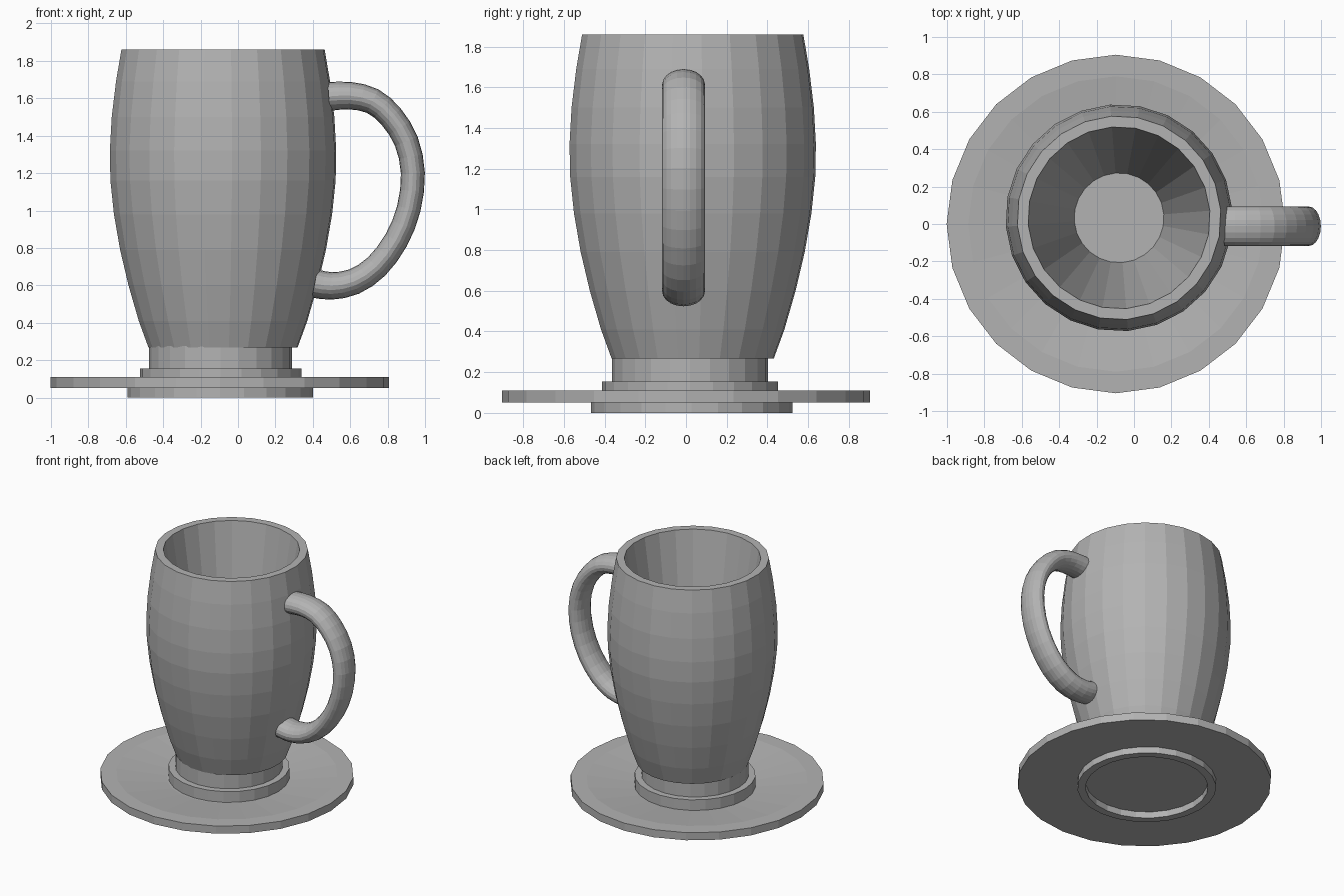
import bpy, bmesh, math
from mathutils import Vector

cube = bpy.data.objects.get("Cube")
if cube:
    bpy.data.objects.remove(cube, do_unlink=True)

GREY = (0.45, 0.45, 0.45, 1)
mat = bpy.data.materials.new("plain grey")
mat.use_nodes = True
mat.diffuse_color = GREY
mat.node_tree.nodes["Principled BSDF"].inputs["Base Color"].default_value = GREY


def skin(name, rings):
    """Join equal rings of points with quads and cap both ends."""
    bm = bmesh.new()
    loops = [[bm.verts.new(p) for p in ring] for ring in rings]
    n = len(loops[0])
    for a, b in zip(loops, loops[1:]):
        for i in range(n):
            j = (i + 1) % n
            bm.faces.new((a[i], a[j], b[j], b[i]))
    bm.faces.new(loops[0][::-1])
    bm.faces.new(loops[-1])
    bmesh.ops.recalc_face_normals(bm, faces=bm.faces)
    mesh = bpy.data.meshes.new(name)
    bm.to_mesh(mesh)
    bm.free()
    mesh.materials.append(mat)
    obj = bpy.data.objects.new(name, mesh)
    bpy.context.collection.objects.link(obj)
    return obj


def lathe(name, profile, cx, cy, turn=0, sides=24):
    """Turn (radius, height) points around a vertical axis."""
    angles = [math.radians(turn) + math.tau * i / sides for i in range(sides)]
    return skin(name, [[(cx + r * math.cos(a), cy + r * math.sin(a), z)
                        for a in angles] for r, z in profile])


# Saucer: flat rim, shallow dish, raised seat and hollow foot ring
lathe("saucer", [(0.44, 0.05), (0.905, 0.05), (0.905, 0.11), (0.79, 0.11),
                 (0.43, 0.07)], -0.097, 0)
lathe("saucer_foot_ring", [(0.437, 0.051), (0.437, 0), (0.495, 0), (0.495, 0.052)],
      -0.095, 0.028)
lathe("saucer_seat", [(0.432, 0.06), (0.432, 0.155)], -0.093, 0.02)

# Cup: short foot and barrel body with a tapered hollow
lathe("cup_foot", [(0.383, 0.15), (0.383, 0.275)], -0.093, 0.02)
body = [(0.40, 0.268), (0.452, 0.41), (0.507, 0.60), (0.552, 0.79), (0.585, 0.98),
        (0.604, 1.16), (0.607, 1.32), (0.597, 1.50), (0.574, 1.69), (0.545, 1.86)]
hollow = [(0.487, 1.86), (0.24, 0.31)]
lathe("cup_body", body + hollow, -0.08, 0.033, turn=4.5)

# Handle: flattened oval tube along a smooth path in the x-z plane
path = [Vector((x, -0.012, z)) for x, z in (
    (0.485, 1.61), (0.60, 1.614), (0.72, 1.585), (0.82, 1.50), (0.90, 1.37),
    (0.935, 1.20), (0.913, 1.01), (0.845, 0.84), (0.74, 0.70), (0.62, 0.62),
    (0.50, 0.597), (0.41, 0.61))]
ext = [2 * path[0] - path[1]] + path + [2 * path[-1] - path[-2]]
spine = []
for p, a, b, q in zip(ext, ext[1:], ext[2:], ext[3:]):
    spine += [a, (a + b) * 0.5625 - (p + q) * 0.0625]
spine.append(path[-1])
rings = []
for i, c in enumerate(spine):
    t = (spine[min(i + 1, len(spine) - 1)] - spine[max(i - 1, 0)]).normalized()
    out = Vector((-t.z, 0, t.x))
    half = 0.077 - 0.013 * math.sin(math.pi * i / (len(spine) - 1))
    rings.append([c + out * half * math.cos(k * math.tau / 20)
                  + Vector((0, 0.105 * math.sin(k * math.tau / 20), 0))
                  for k in range(20)])
skin("handle", rings)
